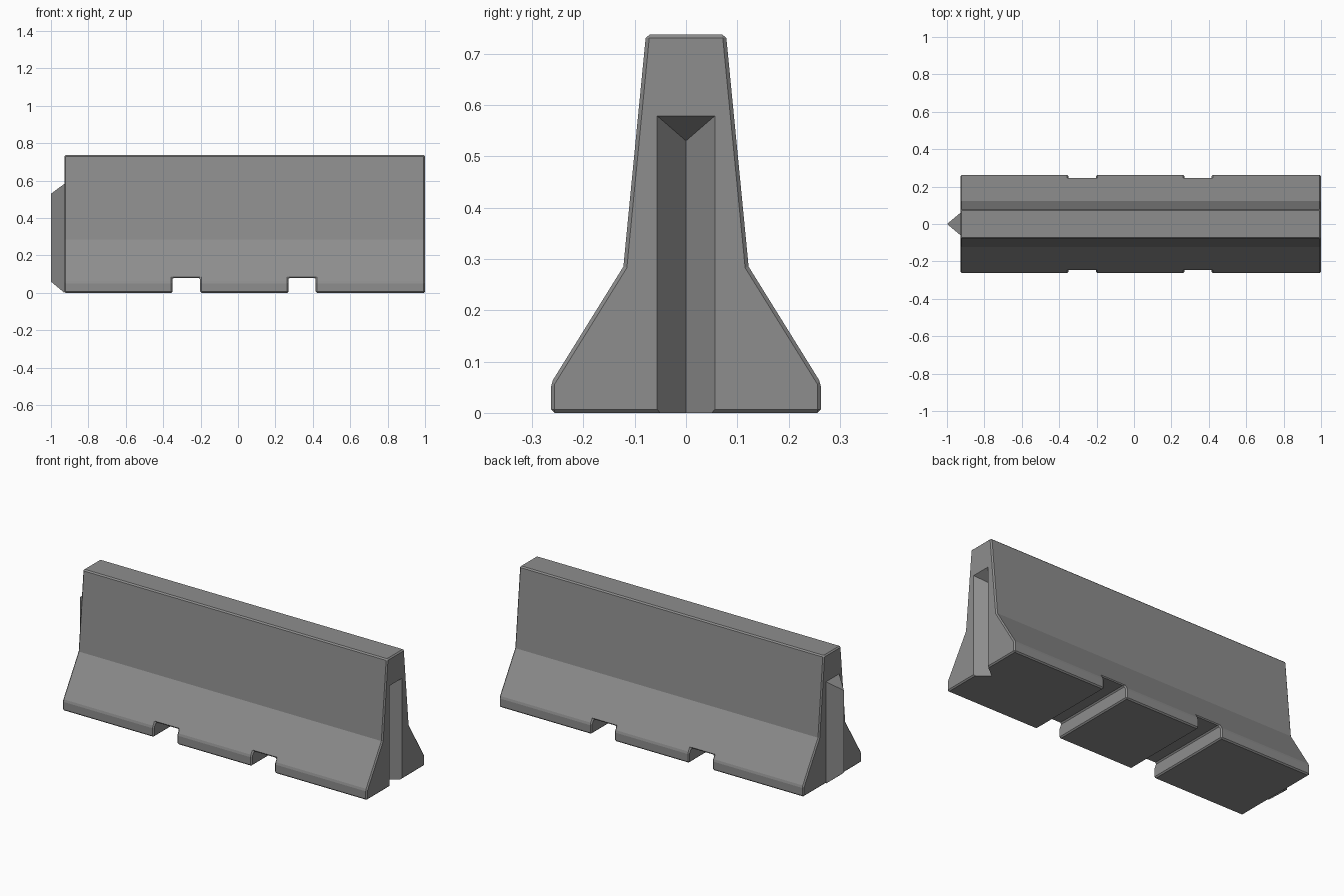
import bpy
import bmesh

if "Cube" in bpy.data.objects:
    bpy.data.objects.remove(bpy.data.objects["Cube"], do_unlink=True)

GREY = (0.27, 0.27, 0.27, 1)
concrete = bpy.data.materials.new("concrete_grey")
concrete.use_nodes = True
concrete.diffuse_color = GREY
concrete.node_tree.nodes["Principled BSDF"].inputs["Base Color"].default_value = GREY

LEFT_END, RIGHT_END = -0.928, 1.0


def make_object(name, bm, helper=False):
    bmesh.ops.recalc_face_normals(bm, faces=bm.faces)
    mesh = bpy.data.meshes.new(name)
    bm.to_mesh(mesh)
    bm.free()
    mesh.materials.append(concrete)
    obj = bpy.data.objects.new(name, mesh)
    bpy.context.collection.objects.link(obj)
    obj.hide_render = obj.hide_viewport = helper
    return obj


def hull(name, points, helper=False):
    """Convex solid around a few corner points."""
    bm = bmesh.new()
    for p in points:
        bm.verts.new(p)
    bmesh.ops.convex_hull(bm, input=bm.verts)
    bmesh.ops.dissolve_limit(bm, angle_limit=0.01, verts=bm.verts, edges=bm.edges)
    return make_object(name, bm, helper)


def wedge(name, base_x, half_width, bottom, top, ridge_x, ridge_bottom, ridge_top, helper=False):
    """Vertical triangular key with a ridge at ridge_x."""
    base = [(base_x, s * half_width, z) for s in (-1, 1) for z in (bottom, top)]
    return hull(name, base + [(ridge_x, 0, ridge_bottom), (ridge_x, 0, ridge_top)], helper)


def cut(obj, cutter):
    mod = obj.modifiers.new(cutter.name, 'BOOLEAN')
    mod.operation = 'DIFFERENCE'
    mod.solver = 'EXACT'
    mod.object = cutter


# Barrier body: symmetric profile swept along x
half = [(0.263, 0), (0.263, 0.058), (0.122, 0.285), (0.078, 0.737)]
outline = half + [(-y, z) for y, z in reversed(half)]
bm = bmesh.new()
face = bm.faces.new([bm.verts.new((LEFT_END, y, z)) for y, z in outline])
swept = bmesh.ops.extrude_face_region(bm, geom=[face], use_keep_orig=True)
new_verts = [g for g in swept["geom"] if isinstance(g, bmesh.types.BMVert)]
bmesh.ops.translate(bm, verts=new_verts, vec=(RIGHT_END - LEFT_END, 0, 0))
body = make_object("barrier_body", bm)

# Forklift slots through the base
for i, (x0, x1) in enumerate([(-0.35, -0.203), (0.27, 0.415)]):
    corners = [(x, y, z) for x in (x0, x1) for y in (-0.4, 0.4) for z in (-0.1, 0.08)]
    cut(body, hull(f"slot_cutter_{i + 1}", corners, helper=True))

# Chamfered edges
bevel = body.modifiers.new("chamfer", 'BEVEL')
bevel.width = 0.007
bevel.segments = 1
bevel.limit_method = 'ANGLE'
bevel.angle_limit = 0.52

# Interlocking groove on one end, matching key on the other
cut(body, wedge("groove_cutter", RIGHT_END + 0.02, 0.0716, -0.05, 0.592,
                RIGHT_END - 0.072, -0.05, 0.53, helper=True))
wedge("end_key", LEFT_END, 0.06, 0, 0.583, -1, 0.06, 0.53)
